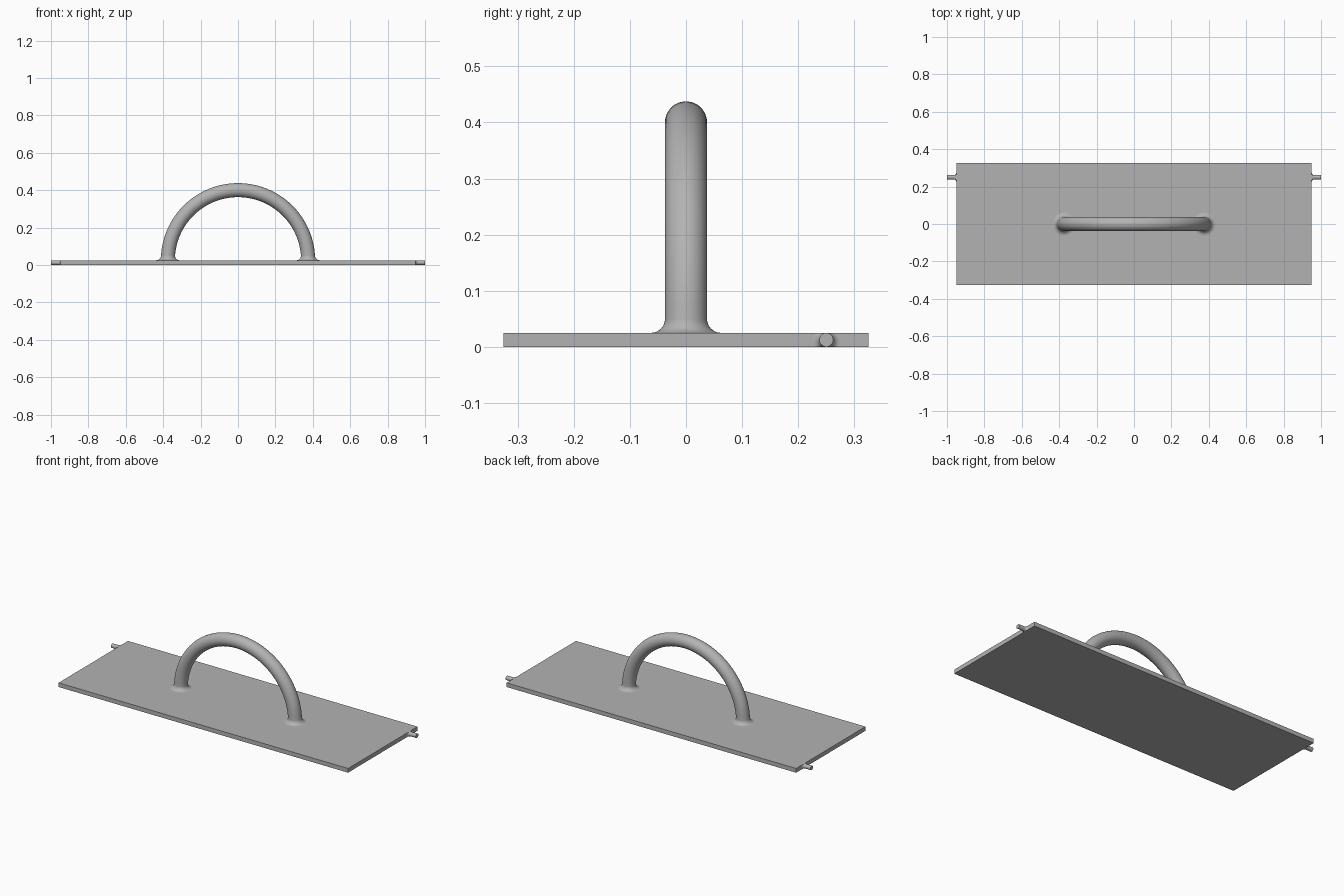
import bpy, bmesh
from math import pi, sin, cos, asin, radians
from mathutils import Vector

if "Cube" in bpy.data.objects:
    bpy.data.objects.remove(bpy.data.objects["Cube"])

grey = bpy.data.materials.new("plain grey")
grey.use_nodes = True
GREY = (0.45, 0.45, 0.45, 1)
grey.diffuse_color = GREY
grey.node_tree.nodes["Principled BSDF"].inputs["Base Color"].default_value = GREY

THICK = 0.025      # plate thickness
HALF_X, HALF_Y = 0.95, 0.325


def finish(name, bm, smooth=False):
    bmesh.ops.recalc_face_normals(bm, faces=bm.faces)
    mesh = bpy.data.meshes.new(name)
    bm.to_mesh(mesh)
    bm.free()
    mesh.materials.append(grey)
    obj = bpy.data.objects.new(name, mesh)
    bpy.context.collection.objects.link(obj)
    if smooth:
        bpy.ops.object.select_all(action='DESELECT')
        obj.select_set(True)
        bpy.context.view_layer.objects.active = obj
        bpy.ops.object.shade_smooth_by_angle(angle=radians(35))
    return obj


def ring(center, u, v, radius, sides):
    angles = [2 * pi * i / sides for i in range(sides)]
    return [center + radius * (u * cos(a) + v * sin(a)) for a in angles]


def loft(name, rings):
    """Skin a run of rings and cap both ends."""
    bm = bmesh.new()
    loops = [[bm.verts.new(p) for p in r] for r in rings]
    n = len(loops[0])
    for a, b in zip(loops, loops[1:]):
        for i in range(n):
            j = (i + 1) % n
            bm.faces.new((a[i], a[j], b[j], b[i]))
    bm.faces.new(loops[0])
    bm.faces.new(loops[-1])
    return finish(name, bm, smooth=True)


def flare(distance, size):
    """Extra radius of a round fillet at a distance from the surface."""
    if distance >= size:
        return 0
    return size - (size ** 2 - (size - distance) ** 2) ** 0.5


# Plate
bm = bmesh.new()
bmesh.ops.create_cube(bm, size=1)
bmesh.ops.scale(bm, vec=(2 * HALF_X, 2 * HALF_Y, THICK), verts=bm.verts)
bmesh.ops.translate(bm, vec=(0, 0, THICK / 2), verts=bm.verts)
finish("plate", bm)

# Arched handle with filleted feet
ARCH, TUBE, FILLET, STEPS = 0.375, 0.0375, 0.025, 8
foot = [asin(FILLET * (1 - cos(pi / 2 * i / STEPS)) / ARCH) for i in range(STEPS + 1)]
span = [foot[-1] + (pi - 2 * foot[-1]) * i / 56 for i in range(1, 56)]
rings = []
for a in foot + span + [pi - f for f in reversed(foot)]:
    out = Vector((cos(a), 0, sin(a)))
    height = ARCH * sin(a)
    radius = TUBE + flare(height, FILLET)
    # feet are cut level with the plate, the arch is cut square to its path
    across = Vector((1 if cos(a) > 0 else -1, 0, 0)) if height <= FILLET + 1e-6 else out
    center = Vector((0, 0, THICK)) + ARCH * out
    rings.append(ring(center, across, Vector((0, 1, 0)), radius, 40))
loft("handle", rings)

# Hinge pins with small fillets trimmed to the plate thickness
PIN, PIN_Y, PIN_FILLET = THICK / 2, 0.25, 0.0125
for side, name in ((1, "left_pin"), (-1, "right_pin")):
    steps = [PIN_FILLET * (1 - cos(pi / 2 * i / STEPS)) for i in range(STEPS + 1)]
    rings = []
    for d in steps + [1 - HALF_X]:
        center = Vector((side * (HALF_X + d), PIN_Y, THICK / 2))
        loop = ring(center, Vector((0, 1, 0)), Vector((0, 0, 1)),
                    PIN + flare(d, PIN_FILLET), 32)
        for p in loop:
            p.z = min(max(p.z, 0), THICK)
        rings.append(loop)
    loft(name, rings)
